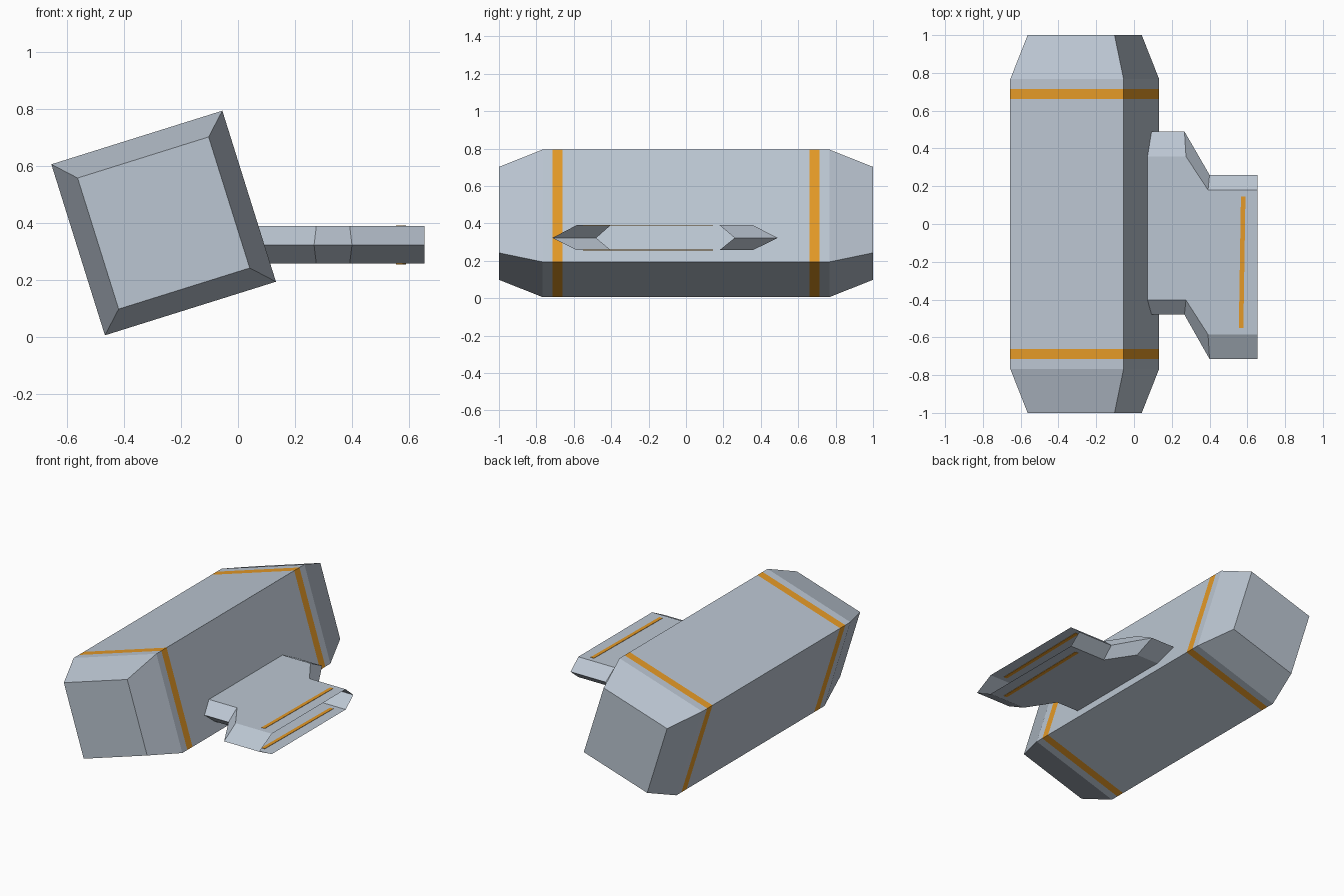
import bpy, bmesh, math
from mathutils import Vector

if "Cube" in bpy.data.objects:
    bpy.data.objects.remove(bpy.data.objects["Cube"])


def material(name, rgb):
    m = bpy.data.materials.new(name)
    m.diffuse_color = (*rgb, 1)
    m.use_nodes = True
    m.node_tree.nodes["Principled BSDF"].inputs["Base Color"].default_value = m.diffuse_color
    return m


GREY = material("pale steel grey", (0.50, 0.565, 0.645))
ORANGE = material("amber orange", (0.78, 0.32, 0.02))


def loft(name, rings, mats, capped=True, striped=()):
    """Skin a list of point rings; segments listed in striped take material 1."""
    bm = bmesh.new()
    rows = [[bm.verts.new(p) for p in ring] for ring in rings]
    n = len(rows[0])
    for s, (a, b) in enumerate(zip(rows, rows[1:])):
        for i in range(n):
            j = (i + 1) % n
            f = bm.faces.new((a[i], a[j], b[j], b[i]))
            f.material_index = 1 if s in striped else 0
    if capped:
        bm.faces.new(rows[0])
        bm.faces.new(rows[-1])
    bmesh.ops.recalc_face_normals(bm, faces=bm.faces)
    me = bpy.data.meshes.new(name)
    bm.to_mesh(me)
    bm.free()
    for m in mats:
        me.materials.append(m)
    ob = bpy.data.objects.new(name, me)
    bpy.context.collection.objects.link(ob)
    return ob


# Tilted square body with tapered ends and two painted bands
TILT = math.radians(17.4)


def square(y, half):
    r = half * math.sqrt(2)
    return [(-0.261 + r * math.cos(TILT + math.pi / 4 + k * math.pi / 2), y,
             0.4 + r * math.sin(TILT + math.pi / 4 + k * math.pi / 2))
            for k in range(4)]


ends = [(1.0, 0.241), (0.767, 0.3145), (0.715, 0.3145), (0.661, 0.3145)]
stations = [(-y, h) for y, h in ends] + ends[::-1]
loft("body", [square(y, h) for y, h in stations], [GREY, ORANGE], striped=(2, 4))

# Side fin: hollow six-sided sleeve, open at the outer end, root on the body face
Z_TOP, Z_MID, Z_BOT = 0.39, 0.322, 0.257
NARROW = (-0.48, -0.403, 0.358, 0.49)
WIDE = (-0.715, -0.585, 0.18, 0.26)


def hexagon(xs, ys):
    xt, xm, xb = xs
    lo, lo_in, hi_in, hi = ys
    return [(xt, lo_in, Z_TOP), (xt, hi_in, Z_TOP), (xm, hi, Z_MID),
            (xb, hi_in, Z_BOT), (xb, lo_in, Z_BOT), (xm, lo, Z_MID)]


fin = loft("side_fin", [hexagon((0.07, 0.091, 0.112), NARROW),
                        hexagon((0.275, 0.267, 0.275), NARROW),
                        hexagon((0.392, 0.4, 0.392), WIDE),
                        hexagon((0.655, 0.655, 0.655), WIDE)],
           [GREY], capped=False)
# make sure the open sleeve faces outward
top = max(fin.data.polygons, key=lambda p: p.center.z)
if top.normal.z < 0:
    fin.data.flip_normals()

# Thin painted stripes on the fin's upper and lower faces
for label, z in (("upper", Z_TOP), ("lower", Z_BOT)):
    rings = []
    for y, x in ((-0.55, 0.567), (0.145, 0.578)):
        rings.append([(x + dx, y, z + dz) for dx, dz in
                      ((-0.012, -0.002), (0.012, -0.002), (0.012, 0.002), (-0.012, 0.002))])
    loft(label + "_fin_stripe", rings, [ORANGE])
